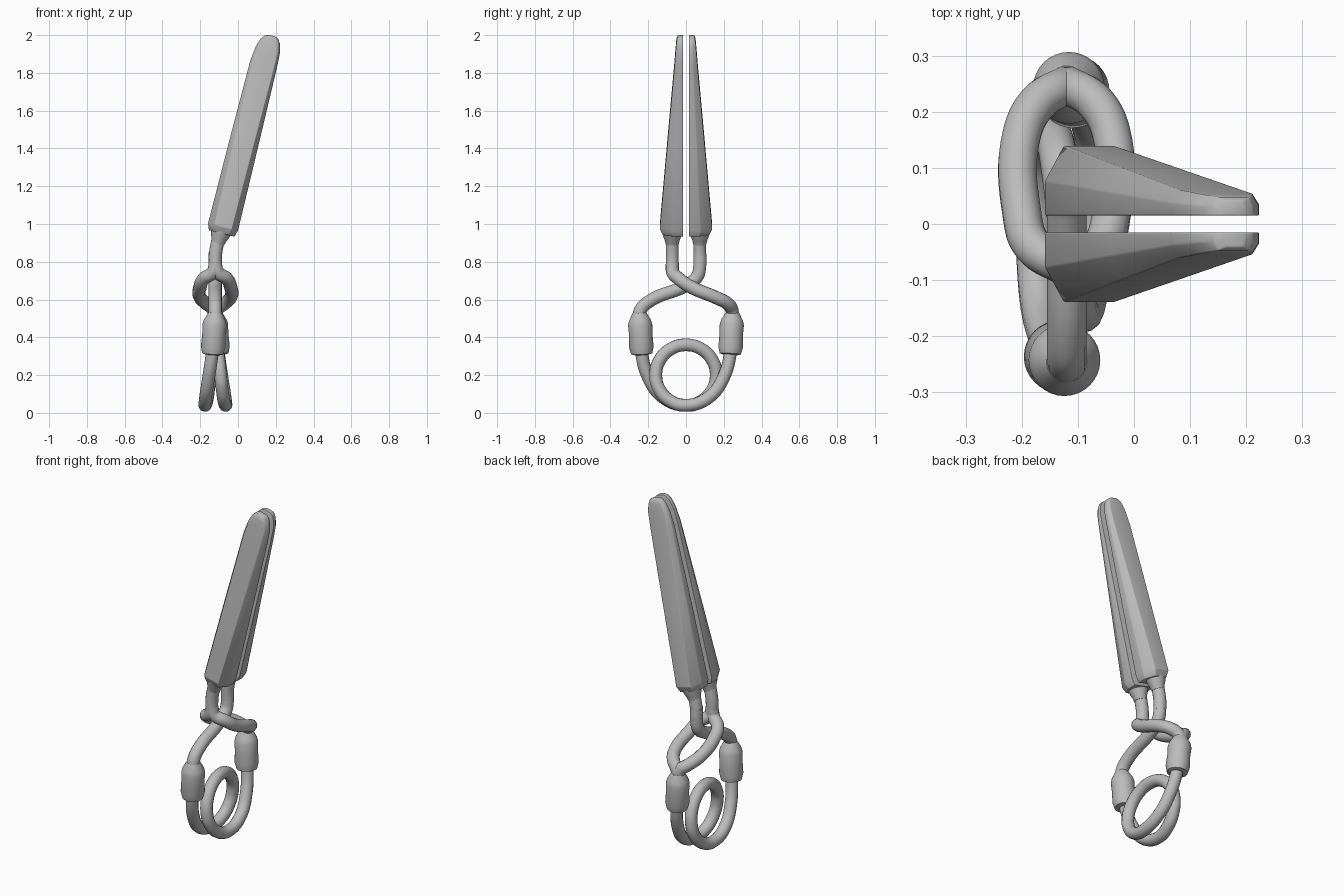
import bpy, bmesh, math
from mathutils import Vector

if "Cube" in bpy.data.objects:
    bpy.data.objects.remove(bpy.data.objects["Cube"])

# One plain grey for everything
grey = bpy.data.materials.new("plain_grey")
grey.use_nodes = True
grey.diffuse_color = (0.5, 0.5, 0.5, 1)
grey.node_tree.nodes["Principled BSDF"].inputs["Base Color"].default_value = (0.5, 0.5, 0.5, 1)

CX = -0.12      # x of the wire axis
WIRE = 0.035    # wire radius


def tube(name, points, radius=WIRE):
    """Smooth round wire through the points."""
    cu = bpy.data.curves.new(name, "CURVE")
    cu.dimensions = "3D"
    cu.bevel_depth = radius
    cu.bevel_resolution = 5
    cu.resolution_u = 8
    cu.use_fill_caps = True
    sp = cu.splines.new("BEZIER")
    sp.bezier_points.add(len(points) - 1)
    for bp, p in zip(sp.bezier_points, points):
        bp.co = p
        bp.handle_left_type = bp.handle_right_type = "AUTO"
    cu.materials.append(grey)
    ob = bpy.data.objects.new(name, cu)
    bpy.context.collection.objects.link(ob)
    return ob


def loft(name, rings, bevel=0.0, angle=40):
    """Skin a list of equal rings and cap both ends."""
    bm = bmesh.new()
    vs = [[bm.verts.new(p) for p in ring] for ring in rings]
    n = len(rings[0])
    for a, b in zip(vs, vs[1:]):
        for i in range(n):
            j = (i + 1) % n
            bm.faces.new((a[i], a[j], b[j], b[i]))
    bm.faces.new(vs[0][::-1])
    bm.faces.new(vs[-1])
    bmesh.ops.recalc_face_normals(bm, faces=bm.faces)
    me = bpy.data.meshes.new(name)
    bm.to_mesh(me)
    bm.free()
    me.materials.append(grey)
    ob = bpy.data.objects.new(name, me)
    bpy.context.collection.objects.link(ob)
    bpy.ops.object.select_all(action="DESELECT")
    ob.select_set(True)
    bpy.context.view_layer.objects.active = ob
    if bevel:
        mod = ob.modifiers.new("soft_edges", "BEVEL")
        mod.width = bevel
        mod.segments = 3
        mod.limit_method = "ANGLE"
        mod.angle_limit = math.radians(28)
        bpy.ops.object.modifier_apply(modifier=mod.name)
    bpy.ops.object.shade_smooth_by_angle(angle=math.radians(angle))
    return ob


def turned(name, start, end, profile, sides=32):
    """Round part along an axis; profile holds (fraction, radius)."""
    start, end = Vector(start), Vector(end)
    axis = (end - start).normalized()
    u = axis.cross(Vector((0, 1, 0))).normalized()
    v = axis.cross(u)
    rings = []
    for f, r in profile:
        c = start.lerp(end, f)
        rings.append([c + r * (u * math.cos(t) + v * math.sin(t))
                      for t in (2 * math.pi * i / sides for i in range(sides))])
    return loft(name, rings)


def spin(p):
    """Half turn about the vertical wire axis."""
    return (2 * CX - p[0], -p[1], p[2])


# Coil spring: one half from sleeve to the top of the ring, then its half turn
half = [(CX, 0.245, 0.46), (-0.107, 0.238, 0.34), (-0.085, 0.2, 0.19), (-0.068, 0.118, 0.08)]
for i in range(7):
    t = math.radians(-90 - 30 * i)
    half.append((-0.065 + (CX + 0.065) * i / 6, 0.16 * math.cos(t), 0.2 + 0.16 * math.sin(t)))
tube("coil_spring", half + [spin(p) for p in half[-2::-1]], 0.034)

# Sleeves joining the spring to the arms
sleeve = [(0, 0.04), (0.02, 0.056), (0.18, 0.065), (0.5, 0.062), (0.72, 0.064),
          (0.82, 0.058), (1, 0.036)]
lo, hi = (-0.106, 0.234, 0.308), (CX, 0.246, 0.53)
turned("left_sleeve", lo, hi, sleeve)
turned("right_sleeve", spin(lo), spin(hi), sleeve)

# Single arm passing through the loop
tube("single_arm", [(CX, y, z) for y, z in (
    (-0.245, 0.47), (-0.243, 0.54), (-0.195, 0.59), (0, 0.675),
    (0.058, 0.72), (0.073, 0.78), (0.073, 0.85))])

# Split arm: two mirrored wires forming the loop
side = [(0, 0.245, 0.5), (0.01, 0.243, 0.545), (0.05, 0.218, 0.58), (0.08, 0.16, 0.61),
        (0.08, 0.02, 0.67), (0.06, -0.04, 0.712), (0.012, -0.07, 0.745), (0, -0.073, 0.79)]
for name, s in (("loop_left", 1), ("loop_right", -1)):
    tube(name, [(CX + s * x, y, z) for x, y, z in side])

# Jaws: tapered, leaning blades with a flat inner face and chamfered outer face
up = Vector((0.24, 0, 0.97))
across = Vector((0.97, 0, -0.24))
base = Vector((-0.085, 0, 0.955))
# distance along the blade, left edge, right edge, thickness, outer face share
stations = [(-0.005, -0.07, 0.07, 0.108, 0.55), (0.03, -0.083, 0.08, 0.124, 0.58),
            (0.5, -0.079, 0.077, 0.083, 0.68), (0.92, -0.073, 0.073, 0.046, 0.8),
            (1.0, -0.063, 0.07, 0.04, 0.8), (1.045, -0.048, 0.058, 0.036, 0.8),
            (1.068, -0.03, 0.042, 0.032, 0.8), (1.076, -0.012, 0.026, 0.026, 0.8)]
for name, s in (("back_jaw", 1), ("front_jaw", -1)):
    rings = []
    for d, l, r, t, k in stations:
        mid, h = (l + r) / 2, (r - l) / 2
        shape = [(-1, 0), (-1, 0.5), (-k, 1), (k, 1), (1, 0.5), (1, 0)]
        rings.append([base + up * d + across * (mid + a * h) + Vector((0, s * (0.015 + b * t), 0))
                      for a, b in shape])
    loft(name, rings, bevel=0.012, angle=35)
    # Neck flaring from the wire into the jaw
    tube(name + "_stem", [(CX, s * 0.073, 0.77), (CX, s * 0.073, 0.83),
                          (-0.113, s * 0.073, 0.88), (-0.097, s * 0.073, 0.95)])
    turned(name + "_neck", (-0.108, s * 0.073, 0.895), (-0.088, s * 0.073, 0.965),
           [(0, 0.035), (0.3, 0.04), (0.6, 0.049), (1, 0.056)])
